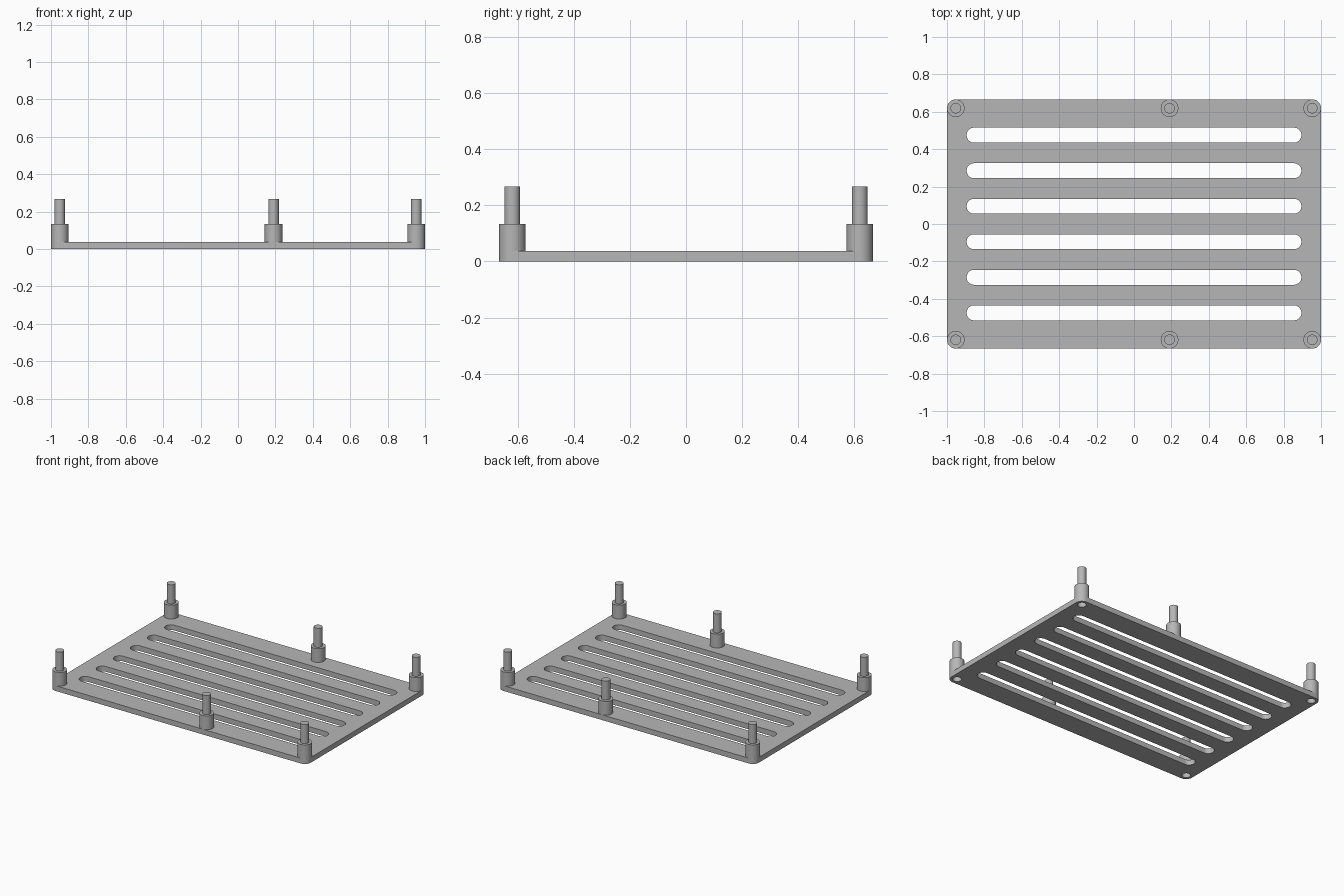
import bpy, bmesh
from math import sin, cos, pi, radians

cube = bpy.data.objects.get("Cube")
if cube:
    bpy.data.objects.remove(cube)

HALF_X, HALF_Y = 1.0, 0.666
PLATE_TOP, COLLAR_TOP, PIN_TOP, BORE_TOP = 0.037, 0.134, 0.268, 0.12
COLLAR_R, PIN_R = 0.047, 0.028
POST_X, POST_Y = HALF_X - COLLAR_R, HALF_Y - COLLAR_R
MID_X = 0.19

grey = bpy.data.materials.new("plain grey")
grey.use_nodes = True
colour = (0.47, 0.47, 0.47, 1)
grey.diffuse_color = colour
grey.node_tree.nodes["Principled BSDF"].inputs["Base Color"].default_value = colour


def finish(obj):
    obj.data.materials.clear()
    obj.data.materials.append(grey)
    bpy.ops.object.select_all(action="DESELECT")
    obj.select_set(True)
    bpy.context.view_layer.objects.active = obj
    bpy.ops.object.shade_smooth_by_angle(angle=radians(35))


def rounded(cx, cy, hx, hy, r, steps=12):
    """Outline of a rounded rectangle; also makes slots and circles."""
    points = []
    for quarter, (sx, sy) in enumerate([(1, 1), (-1, 1), (-1, -1), (1, -1)]):
        for i in range(steps + 1):
            a = (quarter + i / steps) * pi / 2
            p = (cx + sx * (hx - r) + r * cos(a), cy + sy * (hy - r) + r * sin(a))
            if not points or abs(p[0] - points[-1][0]) + abs(p[1] - points[-1][1]) > 1e-5:
                points.append(p)
    if abs(points[0][0] - points[-1][0]) + abs(points[0][1] - points[-1][1]) < 1e-5:
        points.pop()
    return points


# Slotted plate: one outline with slots and corner bores, extruded
outlines = [rounded(0, 0, HALF_X, HALF_Y, COLLAR_R)]
for i in range(6):
    outlines.append(rounded(0, (i - 2.5) * 0.19, 0.895, 0.04, 0.0399))
for x in (-POST_X, POST_X):
    for y in (-POST_Y, POST_Y):
        outlines.append(rounded(x, y, PIN_R, PIN_R, PIN_R))

curve = bpy.data.curves.new("plate_outline", "CURVE")
curve.dimensions = "2D"
curve.fill_mode = "BOTH"
curve.extrude = PLATE_TOP / 2
for outline in outlines:
    spline = curve.splines.new("POLY")
    spline.points.add(len(outline) - 1)
    for point, (x, y) in zip(spline.points, outline):
        point.co = (x, y, 0, 1)
    spline.use_cyclic_u = True
plate = bpy.data.objects.new("slotted_plate", curve)
bpy.context.collection.objects.link(plate)
plate.location.z = PLATE_TOP / 2
bpy.ops.object.select_all(action="DESELECT")
plate.select_set(True)
bpy.context.view_layer.objects.active = plate
bpy.ops.object.convert(target="MESH")
plate = bpy.context.view_layer.objects.active
bm = bmesh.new()
bm.from_mesh(plate.data)
bmesh.ops.remove_doubles(bm, verts=bm.verts, dist=1e-5)
bmesh.ops.recalc_face_normals(bm, faces=bm.faces)
bm.to_mesh(plate.data)
bm.free()
finish(plate)


def post(name, x, y, bored):
    """Lathe a collar with a pin on top, bored from below at the corners."""
    profile = [(COLLAR_R, PLATE_TOP), (COLLAR_R, COLLAR_TOP), (PIN_R, COLLAR_TOP),
               (PIN_R, PIN_TOP), (0, PIN_TOP)]
    if bored:
        profile = [(0, BORE_TOP), (PIN_R, BORE_TOP), (PIN_R, PLATE_TOP)] + profile
    bm = bmesh.new()
    verts = [bm.verts.new((r, 0, z)) for r, z in profile]
    edges = [bm.edges.new(pair) for pair in zip(verts, verts[1:])]
    bmesh.ops.spin(bm, geom=verts + edges, cent=(0, 0, 0), axis=(0, 0, 1),
                   angle=2 * pi, steps=48)
    bmesh.ops.remove_doubles(bm, verts=bm.verts, dist=1e-5)
    bmesh.ops.recalc_face_normals(bm, faces=bm.faces)
    mesh = bpy.data.meshes.new(name)
    bm.to_mesh(mesh)
    bm.free()
    obj = bpy.data.objects.new(name, mesh)
    obj.location = (x, y, 0)
    bpy.context.collection.objects.link(obj)
    finish(obj)


# Posts along the front and back edges
for row, y in (("front", -POST_Y), ("back", POST_Y)):
    for side, x in (("right", -POST_X), ("middle", MID_X), ("left", POST_X)):
        post(f"{row}_{side}_post", x, y, side != "middle")
